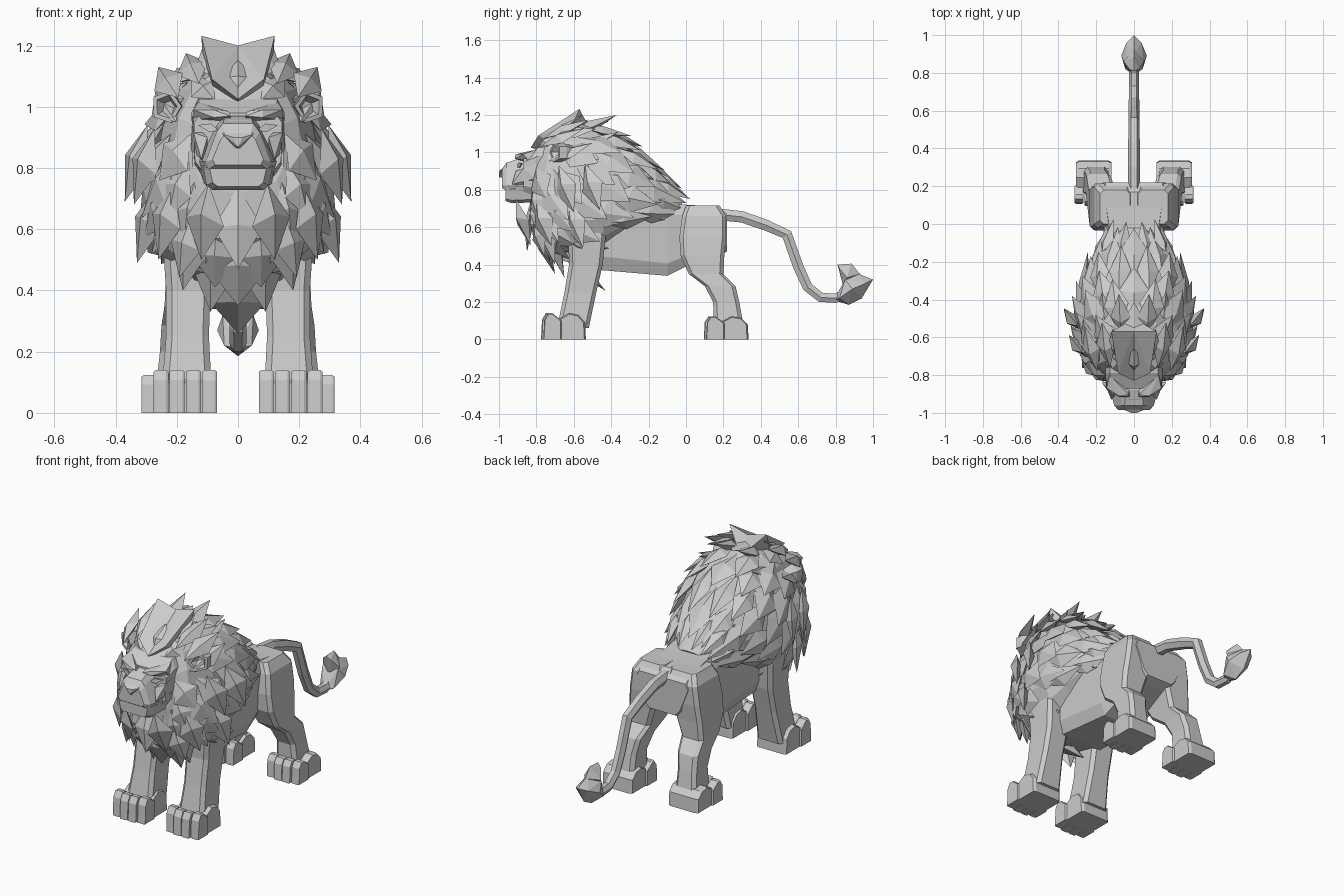
import bpy, bmesh, math, random
from mathutils import Vector

random.seed(4)
if "Cube" in bpy.data.objects:
    bpy.data.objects.remove(bpy.data.objects["Cube"])

stone = bpy.data.materials.new("stone_grey")
stone.use_nodes = True
stone.diffuse_color = (0.6, 0.6, 0.6, 1)
stone.node_tree.nodes["Principled BSDF"].inputs["Base Color"].default_value = (0.6, 0.6, 0.6, 1)


def finish(name, bm, mirror=False):
    bmesh.ops.recalc_face_normals(bm, faces=bm.faces)
    mesh = bpy.data.meshes.new(name)
    bm.to_mesh(mesh)
    bm.free()
    mesh.materials.append(stone)
    ob = bpy.data.objects.new(name, mesh)
    bpy.context.collection.objects.link(ob)
    if mirror:
        ob.modifiers.new("Mirror", "MIRROR").use_mirror_merge = False
    return ob


def loft(bm, rings):
    rows = [[bm.verts.new(p) for p in r] for r in rings]
    n = len(rows[0])
    for a, b in zip(rows, rows[1:]):
        for i in range(n):
            j = (i + 1) % n
            bm.faces.new((a[i], a[j], b[j], b[i]))
    bm.faces.new(rows[0])
    bm.faces.new(rows[-1])


def lofted(name, rings, mirror=False):
    bm = bmesh.new()
    loft(bm, rings)
    return finish(name, bm, mirror)


def hull(name, points, mirror=False):
    bm = bmesh.new()
    for p in points:
        bm.verts.new(p)
    bmesh.ops.convex_hull(bm, input=bm.verts)
    return finish(name, bm, mirror)


def chamfered(a0, a1, b0, b1, c):
    """Corners of a rectangle with cut corners."""
    return [(a0 + c, b0), (a1 - c, b0), (a1, b0 + c), (a1, b1 - c),
            (a1 - c, b1), (a0 + c, b1), (a0, b1 - c), (a0, b0 + c)]


def cross_ring(y, z0, z1, low, high):
    """Upright section facing along y, with separate low and high half widths."""
    return [(x * (low + (high - low) * z), y, z0 + (z1 - z0) * z)
            for x, z in chamfered(-1, 1, 0, 1, 0.17)]


def leg_ring(z, y0, y1, x0, x1):
    return [(x, y, z) for x, y in chamfered(x0, x1, y0, y1, 0.02)]


# Torso
lofted("torso", [cross_ring(*s) for s in (
    (-0.66, 0.42, 0.9, 0.13, 0.15), (-0.45, 0.37, 0.8, 0.16, 0.18),
    (-0.1, 0.34, 0.73, 0.15, 0.17), (0, 0.39, 0.72, 0.14, 0.16),
    (0.17, 0.45, 0.71, 0.13, 0.19), (0.22, 0.47, 0.67, 0.1, 0.18))])

# Legs, with haunches on the hind pair
lofted("hind_legs", [leg_ring(*s) for s in (
    (0.715, 0, 0.18, 0.02, 0.18), (0.66, -0.02, 0.215, 0.01, 0.21),
    (0.55, -0.035, 0.215, 0.03, 0.225), (0.45, -0.03, 0.205, 0.07, 0.235),
    (0.35, 0.015, 0.2, 0.1, 0.24), (0.285, 0.1, 0.265, 0.12, 0.25),
    (0.2, 0.145, 0.285, 0.135, 0.255), (0.06, 0.15, 0.31, 0.135, 0.27))], True)
lofted("front_legs", [leg_ring(*s) for s in (
    (0.66, -0.63, -0.44, 0.06, 0.23), (0.55, -0.63, -0.43, 0.08, 0.245),
    (0.4, -0.625, -0.445, 0.09, 0.235), (0.25, -0.65, -0.48, 0.095, 0.235),
    (0.06, -0.69, -0.52, 0.085, 0.25))], True)


# Paws: a heel block and four separate toes
def prism(bm, x0, x1, profile, inset):
    cy = sum(p[0] for p in profile) / len(profile)
    cz = sum(p[1] for p in profile) / len(profile)
    rings = []
    for x, s in ((x0, 0.9), (x0 + inset, 1), (x1 - inset, 1), (x1, 0.9)):
        rings.append([(x, cy + (y - cy) * s, max(0, cz + (z - cz) * s) if z else 0) for y, z in profile])
    loft(bm, rings)


def paws(name, x, y, tall):
    bm = bmesh.new()
    heel = [(0.08, 0), (0.24, 0), (0.235, 0.09), (0.2, 0.13), (0.15, 0.14), (0.1, 0.11), (0.08, 0.1)]
    toe = [(0, 0), (0.11, 0), (0.11, 0.1), (0.05, 0.14), (0.025, 0.14), (0.005, 0.105)]
    prism(bm, x + 0.01, x + 0.2, [(y + a, b * tall) for a, b in heel], 0.015)
    for i in range(4):
        side = 0.012 if i in (0, 3) else 0
        prism(bm, x + i * 0.053, x + i * 0.053 + 0.049,
              [(y + a + side * (a < 0.1), b * tall) for a, b in toe], 0.008)
    finish(name, bm, True)


paws("front_paws", 0.068, -0.775, 1)
paws("hind_paws", 0.108, 0.095, 0.88)

# Tail: a six-sided tube and a faceted tuft
path = [(0.16, 0.67), (0.3, 0.655), (0.43, 0.61), (0.54, 0.56), (0.6, 0.39),
        (0.65, 0.28), (0.72, 0.225), (0.8, 0.22), (0.86, 0.25)]
rings = []
for i, (y, z) in enumerate(path):
    a, b = path[max(i - 1, 0)], path[min(i + 1, len(path) - 1)]
    d = Vector((0, b[0] - a[0], b[1] - a[1])).normalized()
    up = Vector((1, 0, 0)).cross(d)
    r = 0.036 - 0.001 * i
    rings.append([Vector((r * math.cos(t) * 0.9, y, z)) + up * r * math.sin(t)
                  for t in (k * math.pi / 3 for k in range(6))])
lofted("tail", rings)
hull("tail_tuft", [(0, 0.79, 0.21), (0, 0.87, 0.185), (0, 0.94, 0.22), (0, 1, 0.32), (0, 0.9, 0.36)]
     + [(s * x, y, z) for s in (-1, 1) for x, y, z in
        ((0.045, 0.82, 0.22), (0.068, 0.89, 0.27), (0.04, 0.96, 0.3), (0.05, 0.85, 0.32))])
hull("tail_curl", [(0, 0.81, 0.4), (0, 0.885, 0.405), (0, 0.93, 0.35), (0, 0.85, 0.25)]
     + [(s * x, y, z) for s in (-1, 1) for x, y, z in ((0.055, 0.86, 0.33), (0.025, 0.82, 0.38))])

# Mane: rings given by top point, bottom point and half width
MANE = [((-0.80, 1.02), (-0.83, 0.72), 0.15), ((-0.71, 1.12), (-0.82, 0.56), 0.215),
        ((-0.53, 1.15), (-0.71, 0.44), 0.27), ((-0.36, 1.08), (-0.46, 0.47), 0.28),
        ((-0.2, 0.92), (-0.24, 0.62), 0.22), ((-0.02, 0.73), (-0.05, 0.67), 0.08)]
EAR = Vector((0.24, -0.68, 1.0))


def power(v, e):
    return math.copysign(abs(v) ** e, v)


def mane_point(s, phi):
    s = max(0, min(s, 4.999))
    i, f = int(s), s % 1
    (t0, b0, w0), (t1, b1, w1) = MANE[i], MANE[i + 1]
    top = Vector(t0).lerp(Vector(t1), f)
    low = Vector(b0).lerp(Vector(b1), f)
    mid = top.lerp(low, 0.5 - 0.5 * power(math.cos(phi), 0.85))
    wide = (w0 + (w1 - w0) * f) * (1 - 0.12 * math.cos(phi))
    return Vector((wide * power(math.sin(phi), 0.75), mid.x, mid.y))


def mane_normal(s, phi):
    along = mane_point(s + 0.2, phi) - mane_point(s - 0.2, phi)
    around = mane_point(s, phi + 0.15) - mane_point(s, phi - 0.15)
    n = along.cross(around).normalized()
    centre = (mane_point(s, 0) + mane_point(s, math.pi)) / 2
    return n if n.dot(mane_point(s, phi) - centre) > 0 else -n


def tuft(bm, base, tip, out, width, thick):
    """Leaf-shaped lock with a raised spine."""
    side = (tip - base).cross(out).normalized() * width
    mid = base.lerp(tip, 0.5)
    ring = [bm.verts.new(p) for p in (mid + side, base.lerp(tip, 0.4) + out * thick, mid - side, mid - out * 0.03)]
    ends = [bm.verts.new(base), bm.verts.new(tip)]
    for i in range(4):
        for e in ends:
            bm.faces.new((ring[i], ring[(i + 1) % 4], e))


def tuft_pair(bm, base, tip, out, width, thick):
    for sign in (1, -1):
        flip = Vector((sign, 1, 1))
        tuft(bm, Vector(base) * flip, Vector(tip) * flip, Vector(out).normalized() * flip, width, thick)


lofted("mane_core", [[mane_point(s * 0.5, k * math.pi / 8) for k in range(16)] for s in range(11)])

bm = bmesh.new()
for row, s in enumerate((0.15, 0.7, 1.25, 1.8, 2.35, 2.9, 3.45, 4.0)):
    n = 7 if s < 3 else 5
    for k in range(n + 1 - row % 2):
        phi = (k + 0.5 * (row % 2)) * math.pi / n
        if s > 2.2 and phi > 0.7 * math.pi:
            continue
        lift = random.uniform(0.045, 0.075) if s > 0.5 else 0.03
        droop = 0.42 * math.sin(phi) * (1 if s < 2.5 else 0.5)
        out = mane_normal(s + 0.5, phi)
        base = mane_point(s, phi)
        tip = mane_point(s + random.uniform(1.15, 1.55), phi + droop) + out * lift
        if (base.lerp(tip, 0.5) - EAR).length < 0.1:
            continue
        gap = (mane_point(s + 0.5, phi + math.pi / n) - mane_point(s + 0.5, phi)).length
        width = max(0.045, min(0.085, gap * 0.6))
        if 0.01 < phi < 3.1:
            tuft_pair(bm, base, tip, out, width, 0.028)
        else:
            tuft(bm, base, tip, out, width, 0.028)
# Hanging chest locks, from the chin down to the breast
for base, tip, width in (((-0.83, 0.74), (-0.85, 0.47), 0.08), ((-0.8, 0.6), (-0.7, 0.35), 0.1),
                         ((-0.66, 0.46), (-0.43, 0.26), 0.09)):
    tuft(bm, Vector((0, *base)), Vector((0, *tip)), Vector((0, -0.85, -0.5)), width, 0.035)
for x, y, z in ((0.33, -0.55, 0.49), (0.26, -0.72, 0.5), (0.18, -0.7, 0.4), (0.09, -0.65, 0.33),
                (0.12, -0.83, 0.5), (0.37, -0.46, 0.69), (0.34, -0.6, 0.68)):
    tuft_pair(bm, (x * 0.8, y - 0.08, z + 0.25), (x, y, z), (x, -0.25, 0), 0.07, 0.035)
finish("mane_tufts", bm)

# Forelock crest with a central valley, and the locks beside it
hull("forelock", [(0, -0.83, 1.025), (0.085, -0.79, 1.09), (0.12, -0.57, 1.232), (0.115, -0.6, 1.16),
                  (0, -0.57, 1.2), (0, -0.5, 1.1), (0.08, -0.66, 1.03), (0, -0.72, 1.0)], True)
bm = bmesh.new()
for x, y, z in ((0.17, -0.52, 1.175), (0.26, -0.54, 1.13), (0.27, -0.5, 1.05), (0.08, -0.37, 1.2), (0.17, -0.36, 1.11)):
    tuft_pair(bm, (x * 0.75, y - 0.24, z - 0.1), (x, y, z), (x * 2, -0.2, 0.8), 0.055, 0.03)
finish("crown_tufts", bm)


# Ears: hollow five-sided cups
def ear_ring(r, x, y):
    return [(x + r * math.cos(a) * 0.9, y + 0.5 * r * math.cos(a), 1.0 + r * math.sin(a))
            for a in (0.6 + k * math.tau / 5 for k in range(5))]


lofted("ears", [ear_ring(0.03, 0.2, -0.58), ear_ring(0.055, 0.23, -0.66),
                ear_ring(0.056, 0.235, -0.7), ear_ring(0.04, 0.235, -0.7), ear_ring(0.02, 0.225, -0.665)], True)

# Head
lofted("skull", [cross_ring(*s) for s in (
    (-0.68, 0.76, 1.04, 0.13, 0.15), (-0.79, 0.76, 1.025, 0.14, 0.155), (-0.87, 0.79, 0.98, 0.14, 0.145))])
lofted("muzzle", [cross_ring(*s) for s in (
    (-0.78, 0.79, 0.97, 0.15, 0.09), (-0.88, 0.79, 0.97, 0.14, 0.05),
    (-0.96, 0.795, 0.945, 0.115, 0.06), (-0.985, 0.81, 0.91, 0.09, 0.05))])
lofted("chin", [cross_ring(*s) for s in (
    (-0.76, 0.735, 0.83, 0.11, 0.14), (-0.93, 0.728, 0.82, 0.1, 0.115), (-0.965, 0.74, 0.81, 0.08, 0.095))])
hull("nose", [(0, -1, 0.868)] + [(s * x, y, z) for s in (-1, 1) for x, y, z in (
    (0.05, -0.985, 0.91), (0.015, -1, 0.9), (0.035, -0.93, 0.955), (0.02, -0.96, 0.86))])
hull("brows", [(0.025, -0.915, 0.97), (0.03, -0.9, 0.985), (0.02, -0.86, 0.95), (0.08, -0.91, 0.99),
               (0.08, -0.915, 0.965), (0.145, -0.87, 0.99), (0.145, -0.84, 0.955), (0.13, -0.8, 1.015)], True)
hull("cheeks", [(0.1, -0.91, 0.9), (0.145, -0.87, 0.915), (0.155, -0.8, 0.86),
                (0.12, -0.93, 0.83), (0.1, -0.78, 0.8), (0.15, -0.78, 0.95)], True)
hull("eyes", [(x, y, z) for dy in (0, 0.008) for x, y, z in (
    (0.06, -0.905 + dy, 0.922), (0.09, -0.895 + dy, 0.945), (0.13, -0.88 + dy, 0.94), (0.095, -0.895 + dy, 0.918))], True)
